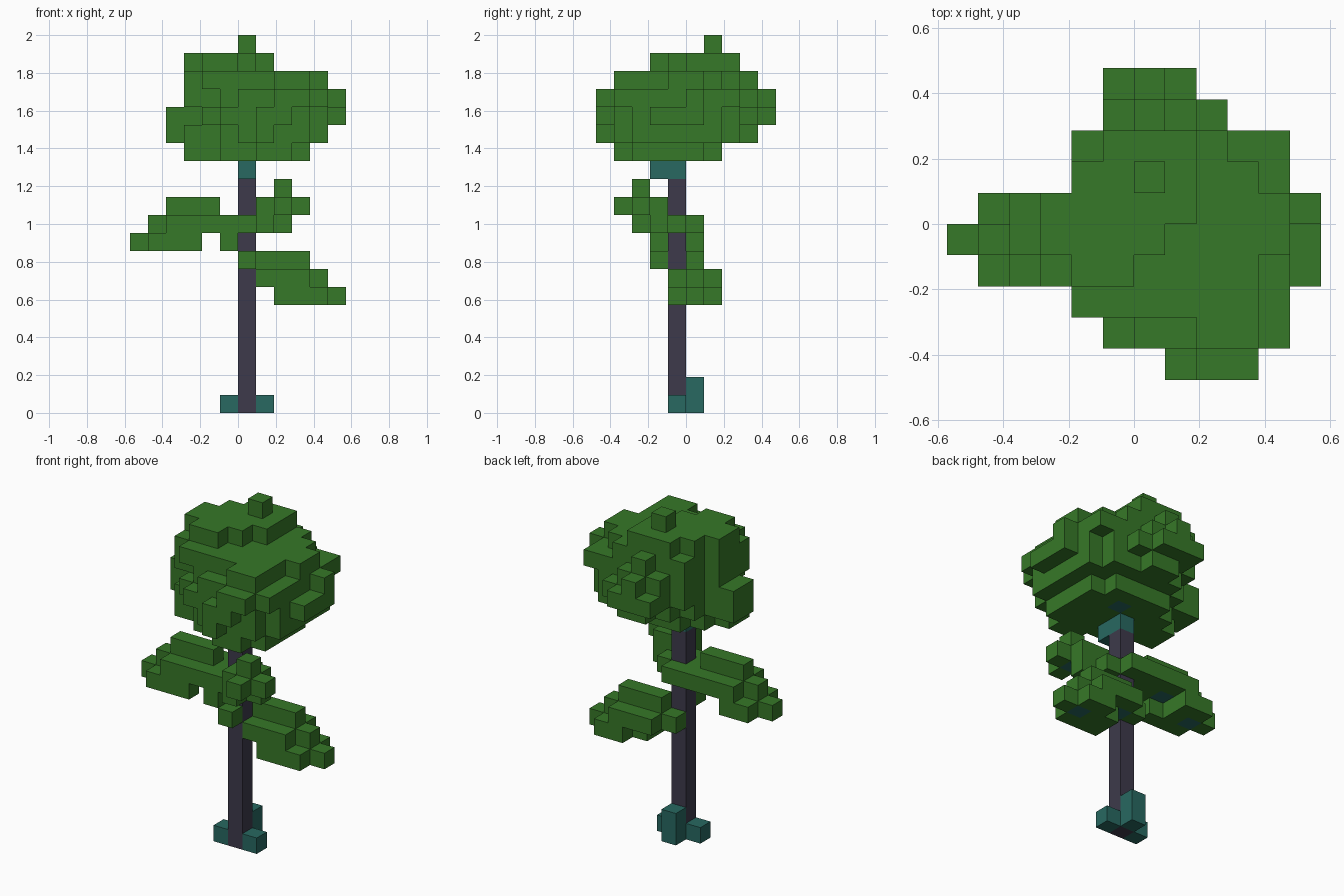
import bpy
import bmesh
from mathutils import Vector

cube = bpy.data.objects.get("Cube")
if cube:
    bpy.data.objects.remove(cube, do_unlink=True)

UNIT = 2 / 21  # edge of one block


def make_material(name, colour):
    mat = bpy.data.materials.new(name)
    mat.use_nodes = True
    mat.diffuse_color = (*colour, 1)
    for node in mat.node_tree.nodes:
        if node.type == "BSDF_PRINCIPLED":
            node.inputs["Base Color"].default_value = (*colour, 1)
            node.inputs["Roughness"].default_value = 0.9
    return mat


green = make_material("leaf green", (0.037, 0.188, 0.021))
teal = make_material("wood teal", (0.021, 0.138, 0.119))
dark = make_material("trunk grey", (0.047, 0.042, 0.070))

parts = {}      # part name -> material
occupied = {}   # block cell -> part name


def begin(name, mat):
    parts[name] = mat


def fill(name, xs, ys, zs):
    """Fill an inclusive range of blocks, keeping blocks placed earlier."""
    for x in range(xs[0], xs[-1] + 1):
        for y in range(ys[0], ys[-1] + 1):
            for z in range(zs[0], zs[-1] + 1):
                occupied.setdefault((x, y, z), name)


def fill_rows(name, z, first_y, spans):
    """Fill one layer with a span of x for each successive row in y."""
    for offset, span in enumerate(spans):
        fill(name, span, [first_y + offset], [z])


# Trunk with its forked top and root flares
begin("trunk", dark)
fill("trunk", [0], [-1], [0, 12])
begin("trunk_top", teal)
fill("trunk_top", [0], [-2, -1], [13])
fill("trunk_top", [1], [0], [14])
begin("roots", teal)
fill("roots", [-1, 1], [-1], [0])
fill("roots", [0], [0], [0, 1])


# Two drooping side branches: the same shape, mirrored and raised
def side_branch(side, knot, place):
    wood, leaves = side + "_branch_wood", side + "_branch_leaves"
    begin(wood, teal)
    begin(leaves, green)

    def put(name, xs, y, z):
        for x in range(xs[0], xs[-1] + 1):
            occupied.setdefault(place(x, y, z), name)

    put(wood, [knot], 0, 1)     # wood bare on the underside
    put(wood, [4], 0, 0)
    put(leaves, [1, 3], 0, 2)   # top ridge
    put(leaves, [0, 4], 0, 1)   # middle
    put(leaves, [1, 3], -1, 1)
    put(leaves, [1, 3], 1, 1)
    put(leaves, [knot + 1, 5], 0, 0)  # drooping tip
    put(leaves, [2, 4], -1, 0)
    put(leaves, [3, 4], 1, 0)


side_branch("left", 1, lambda x, y, z: (x, y, z + 6))
side_branch("right", 2, lambda x, y, z: (-1 - x, y - 1, z + 9))

# Tuft on the back of the trunk
begin("back_leaves", green)
fill("back_leaves", [-1, 0], [0], [10])

# Short front branch
begin("front_branch_wood", teal)
fill("front_branch_wood", [2], [-3], [11])
begin("front_branch_leaves", green)
front = "front_branch_leaves"
fill(front, [2], [-3], [12])
fill(front, [1, 3], [-3], [11])
fill(front, [2], [-4], [11])
fill(front, [1, 2], [-2], [11])
fill(front, [-1, 2], [-2], [10])
fill(front, [1], [-3], [10])
fill(front, [1], [-1], [10])
fill(front, [-1], [-2], [9])
fill(front, [0], [-2], [8])

# Crown, layer by layer from the underside to the tip
begin("crown", green)
fill_rows("crown", 14, -4, [(1, 2), (-1, 3), (-3, 3), (-3, 3), (-2, 3), (-1, 2)])
fill_rows("crown", 15, -5, [(1, 1), (0, 3), (-1, 4), (-3, 4), (-4, 4),
                            (-4, 4), (-2, 4), (-1, 3), (0, 1)])
fill_rows("crown", 16, -5, [(1, 2), (-1, 3), (-2, 4), (-2, 5), (-4, 5),
                            (-4, 5), (-2, 4), (-2, 3), (-1, 2), (-1, 1)])
fill_rows("crown", 17, -5, [(2, 3), (0, 4), (-1, 4), (-3, 4), (-3, 4),
                            (-3, 5), (-2, 4), (-2, 4), (-1, 1), (0, 0)])
fill_rows("crown", 18, -4, [(2, 3), (-2, 3), (-3, 3), (-3, 4), (-3, 4),
                            (-2, 3), (-2, 2), (0, 0)])
fill_rows("crown", 19, -2, [(-2, -1), (-3, 0), (-3, 1), (-2, 1), (-1, 1)])
fill("crown", [0], [1], [20])


# Turn each part into a mesh made of its exposed block faces
def build(name, mat):
    bm = bmesh.new()
    corners = {}

    def corner(point):
        key = tuple(round(c) for c in point)
        if key not in corners:
            corners[key] = bm.verts.new(Vector(key) * UNIT)
        return corners[key]

    for cell, owner in occupied.items():
        if owner != name:
            continue
        for axis in range(3):
            for sign in (-1, 1):
                normal = Vector((0, 0, 0))
                normal[axis] = sign
                if tuple(round(c) for c in Vector(cell) + normal) in occupied:
                    continue
                u = Vector((0, 0, 0))
                u[(axis + 1) % 3] = 1
                v = normal.cross(u)
                centre = Vector(cell) + Vector((1, 1, 1)) / 2 + normal / 2
                quad = [centre + (a * u + b * v) / 2
                        for a, b in ((-1, -1), (1, -1), (1, 1), (-1, 1))]
                bm.faces.new([corner(p) for p in quad])
    mesh = bpy.data.meshes.new(name)
    bm.to_mesh(mesh)
    bm.free()
    mesh.materials.append(mat)
    bpy.context.collection.objects.link(bpy.data.objects.new(name, mesh))


for part, material in parts.items():
    build(part, material)
